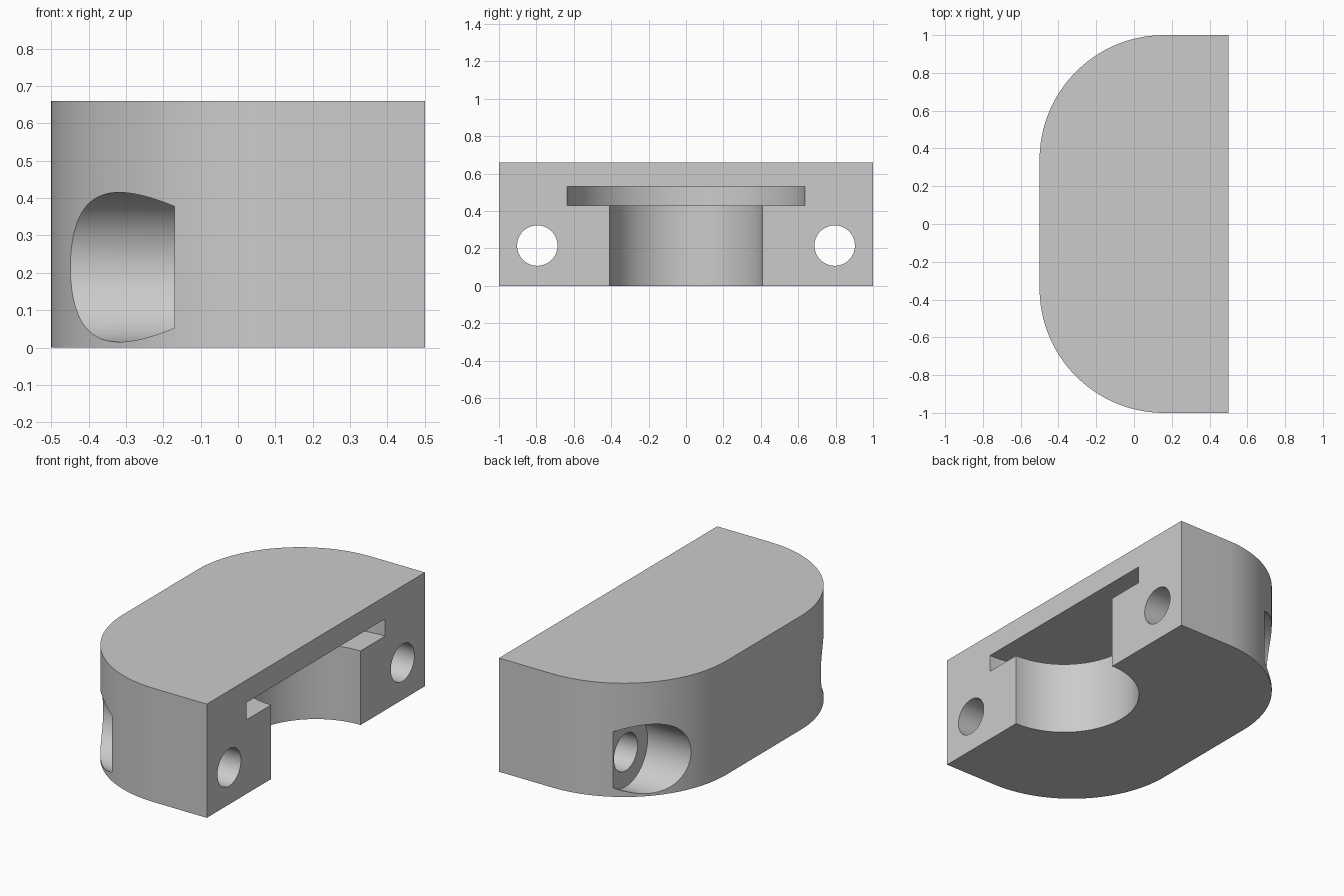
import bpy
from math import sin, cos, pi

cube = bpy.data.objects.get("Cube")
if cube:
    bpy.data.objects.remove(cube, do_unlink=True)

HEIGHT, CORNER = 0.66, 0.66
BOLT_Y, BOLT_Z = 0.795, 0.215

grey = bpy.data.materials.new("plain grey")
grey.use_nodes = True
colour = (0.6, 0.6, 0.6, 1)
grey.diffuse_color = colour
grey.node_tree.nodes["Principled BSDF"].inputs["Base Color"].default_value = colour


def prism(name, outline, z0, z1):
    """Extrude a counter-clockwise outline from z0 to z1."""
    n = len(outline)
    verts = [(x, y, z) for z in (z0, z1) for x, y in outline]
    faces = [tuple(reversed(range(n))), tuple(range(n, 2 * n))]
    faces += [(i, (i + 1) % n, (i + 1) % n + n, i + n) for i in range(n)]
    mesh = bpy.data.meshes.new(name)
    mesh.from_pydata(verts, [], faces)
    mesh.materials.append(grey)
    obj = bpy.data.objects.new(name, mesh)
    bpy.context.collection.objects.link(obj)
    return obj


def cylinder(name, radius, start, end, along_x=False, y=0.0):
    """Cutter standing on the flat face, or lying along x at bolt height."""
    middle, length = (start + end) / 2, end - start
    bpy.ops.mesh.primitive_cylinder_add(
        vertices=96, radius=radius, depth=length,
        location=(middle, y, BOLT_Z) if along_x else (0.5, 0, middle),
        rotation=(0, pi / 2, 0) if along_x else (0, 0, 0))
    obj = bpy.context.object
    obj.name = name
    obj.hide_render = True
    obj.data.materials.append(grey)
    return obj


# Clamp body: flat on +x, two large rounded corners on -x
steps = 40
arc = [(CORNER * sin(pi / 2 * i / steps), CORNER * cos(pi / 2 * i / steps))
       for i in range(steps + 1)]
cx, cy = -0.5 + CORNER, 1 - CORNER
outline = [(0.5, -1), (0.5, 1)]
outline += [(cx - dx, cy + dy) for dx, dy in arc]
outline += [(cx - dx, -cy - dy) for dx, dy in reversed(arc)]
body = prism("clamp_body", outline, 0, HEIGHT)

# Half-round pocket with a wider flange slot, and counterbored bolt holes
cutters = [cylinder("pocket_cutter", 0.41, -0.2, 0.48),
           cylinder("flange_slot_cutter", 0.635, 0.43, 0.53)]
for side, y in (("left", BOLT_Y), ("right", -BOLT_Y)):
    cutters.append(cylinder(side + "_bolt_hole_cutter", 0.108, -0.4, 0.7, True, y))
    cutters.append(cylinder(side + "_counterbore_cutter", 0.2, -0.9, -0.17, True, y))

for cutter in cutters:
    cut = body.modifiers.new(cutter.name, "BOOLEAN")
    cut.operation = "DIFFERENCE"
    cut.solver = "EXACT"
    cut.object = cutter

# Bake the cuts, then drop the cutters
graph = bpy.context.evaluated_depsgraph_get()
baked = bpy.data.meshes.new_from_object(body.evaluated_get(graph))
body.modifiers.clear()
body.data = baked
for cutter in cutters:
    bpy.data.objects.remove(cutter, do_unlink=True)

bpy.ops.object.select_all(action="DESELECT")
body.select_set(True)
bpy.context.view_layer.objects.active = body
bpy.ops.object.shade_smooth_by_angle(angle=pi / 6)
